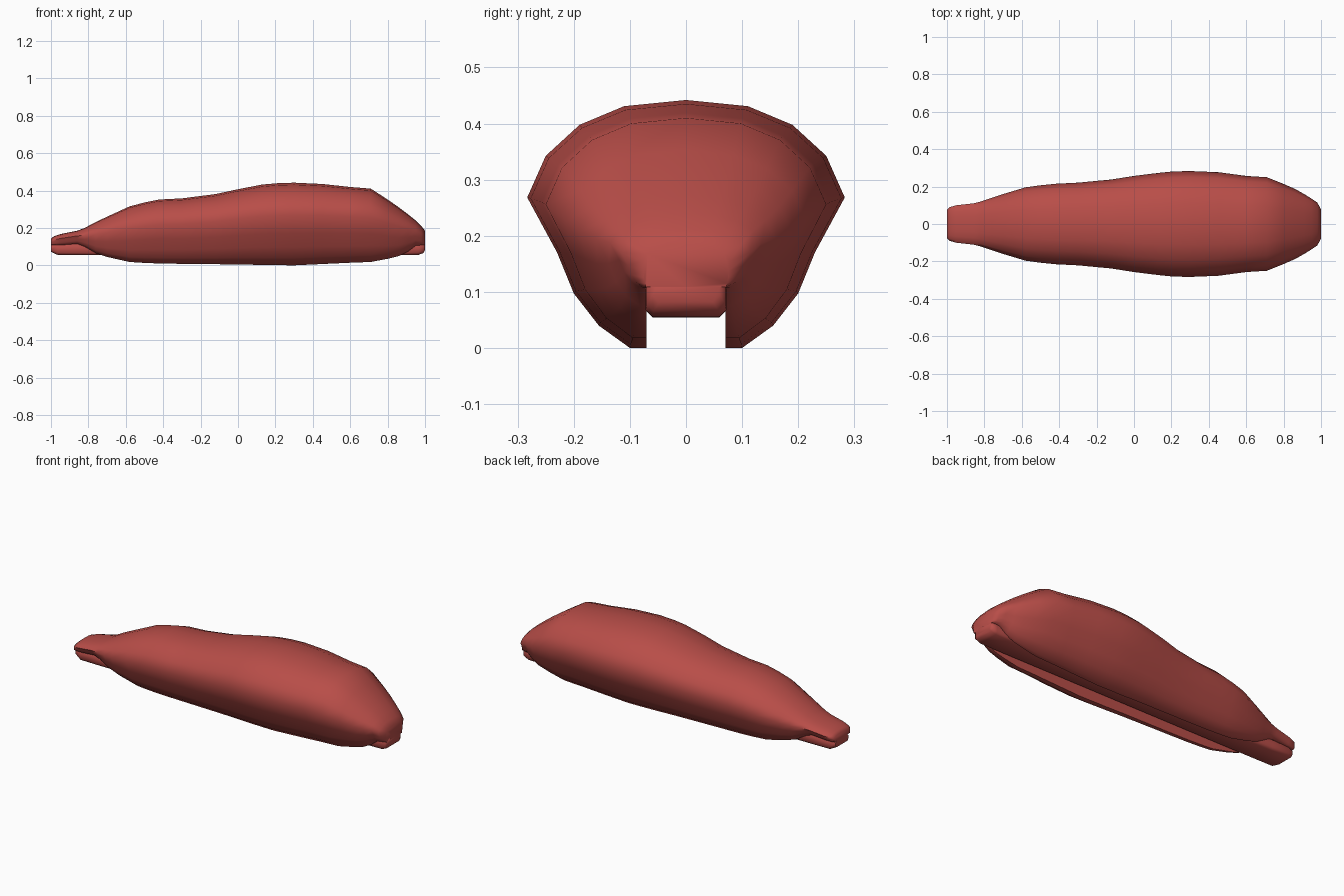
import bpy, bmesh, math

if "Cube" in bpy.data.objects:
    bpy.data.objects.remove(bpy.data.objects["Cube"])

red = bpy.data.materials.new("muted red")
red.diffuse_color = (0.48, 0.075, 0.065, 1)
red.use_nodes = True
red.node_tree.nodes["Principled BSDF"].inputs["Base Color"].default_value = red.diffuse_color
SLOT = 0.07     # half width of the groove underneath
CEIL = 0.075    # groove ceiling of the shell


def loft(name, rings):
    """Skin a list of closed rings and cap both ends."""
    bm = bmesh.new()
    loops = [[bm.verts.new(p) for p in ring] for ring in rings]
    n = len(loops[0])
    for a, b in zip(loops, loops[1:]):
        for i in range(n):
            j = (i + 1) % n
            bm.faces.new((a[i], a[j], b[j], b[i]))
    bm.faces.new(loops[0])
    bm.faces.new(loops[-1])
    bmesh.ops.recalc_face_normals(bm, faces=bm.faces)
    me = bpy.data.meshes.new(name)
    bm.to_mesh(me)
    bm.free()
    me.materials.append(red)
    ob = bpy.data.objects.new(name, me)
    bpy.context.collection.objects.link(ob)
    bpy.ops.object.select_all(action='DESELECT')
    ob.select_set(True)
    bpy.context.view_layer.objects.active = ob
    bpy.ops.object.shade_smooth_by_angle(angle=math.radians(58))
    return ob


# shell stations: x, half width, top, bottom
stations = [
    (-1.0, .075, .142, .108), (-.985, .09, .155, .108), (-.95, .1, .167, .108),
    (-.86, .11, .185, .115), (-.82, .12, .2, .1), (-.76, .14, .232, .065),
    (-.7, .16, .26, .045), (-.58, .196, .315, .018), (-.5, .207, .336, .013),
    (-.42, .215, .352, .01), (-.3, .221, .358, .008), (-.12, .238, .381, .006),
    (0, .257, .407, .005), (.13, .273, .432, .002), (.21, .281, .439, .001),
    (.3, .283, .442, 0), (.45, .277, .435, .007), (.6, .257, .419, .014),
    (.71, .25, .41, .018), (.8, .214, .352, .035), (.86, .188, .31, .05),
    (.91, .16, .272, .075), (.95, .135, .24, .105), (.98, .115, .21, .108),
    (1.0, .078, .185, .108)]

# half section: upper points scale with the width, lower ones with the lip
upper = [(.39, .975), (.67, .9), (.883, .775), (1, .607)]
lower = [(.75, .385), (.61, .22), (.4, .09), (.14, 0)]


def shell_ring(x, w, top, bot):
    h = top - bot
    half = [(w * f, bot + h * g) for f, g in upper]
    half += [(SLOT + (w - SLOT) * f, bot + h * g) for f, g in lower]
    ceil = max(CEIL, bot + .001)
    half += [(SLOT, bot), (SLOT, ceil)]
    return ([(x, 0, top)] + [(x, y, z) for y, z in half]
            + [(x, 0, ceil)] + [(x, -y, z) for y, z in reversed(half)])


loft("shell", [shell_ring(*s) for s in stations])


# core bar running through the groove, showing at both tips
def bar_ring(x, w, z0, z1):
    c = .012
    half = [(w - c, z1), (w, z1 - c), (w, z0 + c), (w - c, z0)]
    return [(x, y, z) for y, z in half] + [(x, -y, z) for y, z in reversed(half)]


bar = [(-1, .06, .072, .112), (-.965, .072, .056, .116), (-.86, .072, .055, .12),
       (-.75, .071, .054, .12), (.88, .071, .054, .12), (.965, .072, .056, .122),
       (.992, .07, .066, .122), (1, .06, .082, .12)]
loft("core_bar", [bar_ring(*b) for b in bar])
